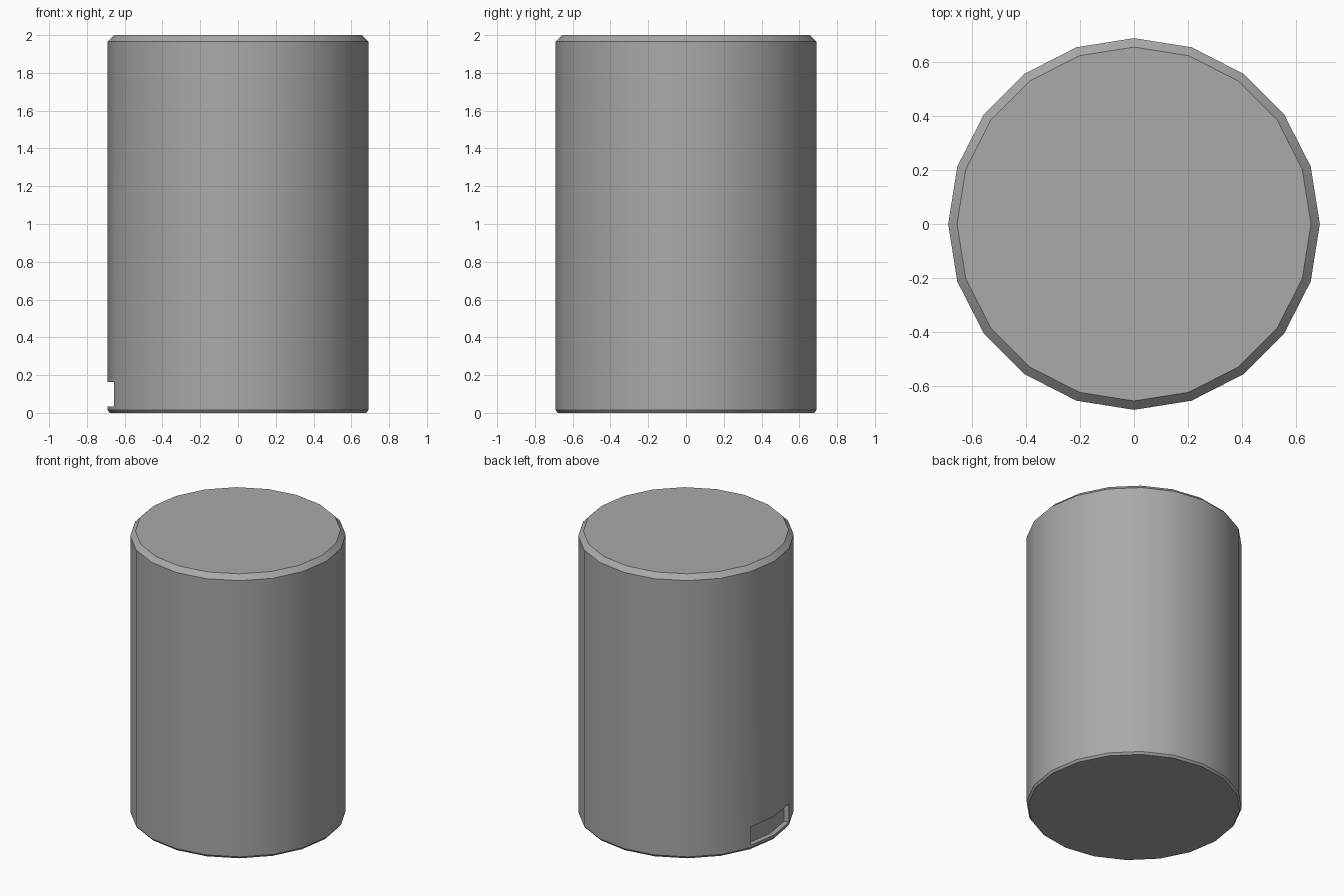
import bpy
import bmesh
from math import cos, sin, radians
from mathutils import Vector

cube = bpy.data.objects.get("Cube")
if cube:
    bpy.data.objects.remove(cube)

SIDES = 20
RADIUS = 0.69
POCKET_RADIUS = 0.655
# Radius and height of each ring, from the base to the lid
PROFILE = [(0.679, 0), (RADIUS, 0.015), (RADIUS, 0.033), (RADIUS, 0.163),
           (RADIUS, 1.967), (0.657, 2)]
POCKET_ROW = 2
POCKET_COLUMNS = (SIDES // 2 - 1, SIDES // 2)

bm = bmesh.new()


def point(radius, column, z):
    angle = radians(360 / SIDES * column)
    return Vector((radius * cos(angle), radius * sin(angle), z))


def face(*points):
    bm.faces.new([bm.verts.new(p) for p in points])


def panel(column, low, high):
    face(point(low[0], column, low[1]), point(low[0], column + 1, low[1]),
         point(high[0], column + 1, high[1]), point(high[0], column, high[1]))


# Side wall and chamfers, with a shallow pocket near the base
for row, (low, high) in enumerate(zip(PROFILE, PROFILE[1:])):
    for column in range(SIDES):
        if row == POCKET_ROW and column in POCKET_COLUMNS:
            inner_low = (POCKET_RADIUS, low[1])
            inner_high = (POCKET_RADIUS, high[1])
            panel(column, low, inner_low)
            panel(column, inner_low, inner_high)
            panel(column, inner_high, high)
        else:
            panel(column, low, high)

# Pocket end walls
z_low, z_high = PROFILE[POCKET_ROW][1], PROFILE[POCKET_ROW + 1][1]
for column in (POCKET_COLUMNS[0], POCKET_COLUMNS[1] + 1):
    face(point(RADIUS, column, z_low), point(POCKET_RADIUS, column, z_low),
         point(POCKET_RADIUS, column, z_high), point(RADIUS, column, z_high))

# Base and lid
for radius, z in (PROFILE[0], PROFILE[-1]):
    face(*[point(radius, column, z) for column in range(SIDES)])

bmesh.ops.remove_doubles(bm, verts=bm.verts[:], dist=0.0005)
bmesh.ops.recalc_face_normals(bm, faces=bm.faces[:])

mesh = bpy.data.meshes.new("canister_body")
bm.to_mesh(mesh)
bm.free()
body = bpy.data.objects.new("canister_body", mesh)
bpy.context.collection.objects.link(body)

# Plain grey finish
grey = bpy.data.materials.new("plain_grey")
grey.use_nodes = True
color = (0.4, 0.4, 0.4, 1)
grey.diffuse_color = color
grey.node_tree.nodes["Principled BSDF"].inputs["Base Color"].default_value = color
mesh.materials.append(grey)

# Smooth round wall with crisp chamfers
bpy.ops.object.select_all(action="DESELECT")
body.select_set(True)
bpy.context.view_layer.objects.active = body
bpy.ops.object.shade_smooth_by_angle(angle=radians(30))
